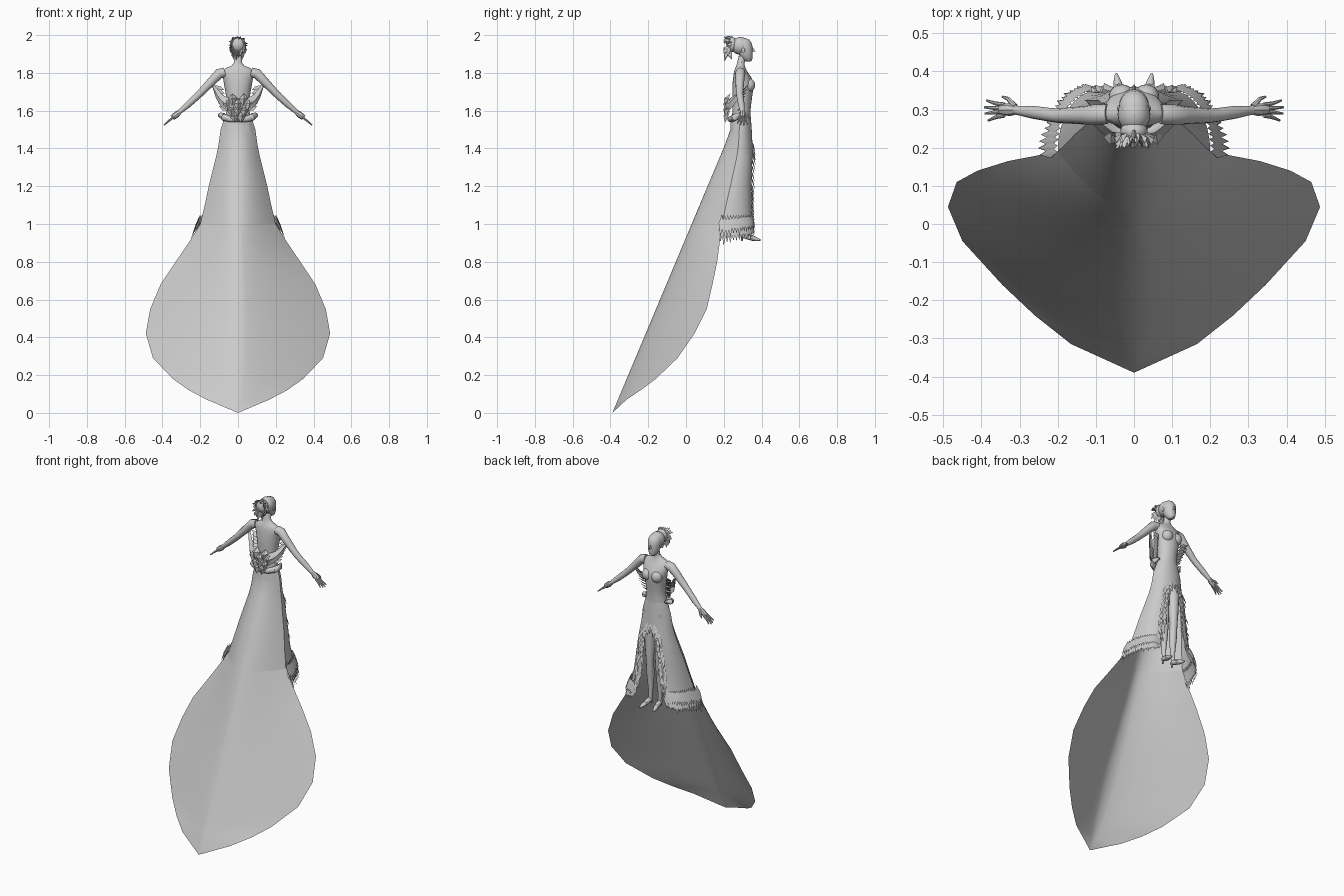
import bpy, bmesh, math, random
from mathutils import Vector as V

if "Cube" in bpy.data.objects:
    bpy.data.objects.remove(bpy.data.objects["Cube"])

random.seed(4)
grey = bpy.data.materials.new("pale_grey")
grey.diffuse_color = (0.6, 0.6, 0.6, 1)
grey.use_nodes = True
grey.node_tree.nodes["Principled BSDF"].inputs["Base Color"].default_value = grey.diffuse_color


def build(name, verts, faces, mirror=False):
    """Mesh object from points and faces, optionally mirrored across x = 0."""
    verts, faces = [V(v) for v in verts], list(faces)
    if mirror:
        n = len(verts)
        verts += [V((-v.x, v.y, v.z)) for v in verts]
        faces += [tuple(i + n for i in reversed(f)) for f in faces]
    me = bpy.data.meshes.new(name)
    me.from_pydata(verts, [], faces)
    bm = bmesh.new()
    bm.from_mesh(me)
    bmesh.ops.remove_doubles(bm, verts=bm.verts, dist=0.0004)
    bmesh.ops.recalc_face_normals(bm, faces=bm.faces)
    bm.to_mesh(me)
    bm.free()
    me.materials.append(grey)
    ob = bpy.data.objects.new(name, me)
    bpy.context.collection.objects.link(ob)
    return ob


def loft(rings, closed=True, base=0):
    """Points and faces joining equal-length rings; closed rings get caps."""
    n = len(rings[0])
    verts = [p for r in rings for p in r]
    faces = []
    for i in range(len(rings) - 1):
        for j in range(n if closed else n - 1):
            k = (j + 1) % n
            faces.append(tuple(base + q for q in
                         (i * n + j, i * n + k, (i + 1) * n + k, (i + 1) * n + j)))
    if closed:
        faces.append(tuple(base + j for j in reversed(range(n))))
        faces.append(tuple(base + (len(rings) - 1) * n + j for j in range(n)))
    return verts, faces


def stack(rows, n=24):
    """Horizontal ellipses from (z, y, rx, ry)."""
    return loft([[(rx * math.cos(2 * math.pi * j / n), y + ry * math.sin(2 * math.pi * j / n), z)
                  for j in range(n)] for z, y, rx, ry in rows])


def limbs(name, paths, n=12, mirror=True):
    """Tubes along (x, y, z, radius) paths."""
    verts, faces = [], []
    for path in paths:
        pts = [V(p[:3]) for p in path]
        rings = []
        for i, p in enumerate(pts):
            d = (pts[min(i + 1, len(pts) - 1)] - pts[max(i - 1, 0)]).normalized()
            a = d.cross(V((0, 1, 0.05))).normalized()
            b = d.cross(a)
            r = path[i][3]
            rings.append([p + a * r * math.cos(2 * math.pi * j / n) + b * r * math.sin(2 * math.pi * j / n)
                          for j in range(n)])
        v, f = loft(rings, True, len(verts))
        verts += v
        faces += f
    return build(name, verts, faces, mirror)


def feathers(name, items, mirror=True):
    """Pointed blades from (base, tip, side vector, surface normal)."""
    verts, faces = [], []
    for base, tip, side, nrm in items:
        m, b = base.lerp(tip, 0.4), len(verts)
        verts += [base, m + side, tip, m - side, m + nrm]
        faces += [(b, b + 1, b + 4), (b + 1, b + 2, b + 4), (b + 2, b + 3, b + 4), (b + 3, b, b + 4)]
    return build(name, verts, faces, mirror)


def ellipsoid(name, c, r, mirror=False):
    rows = [(c[2] - r[2] * math.cos(a), c[1], r[0] * math.sin(a), r[1] * math.sin(a))
            for a in [0.02 + 3.1 * i / 12 for i in range(13)]]
    v, f = stack(rows, 20)
    return build(name, [(x + c[0], y, z) for x, y, z in v], f, mirror)


# gown: half sections run from the back ridge to the side, then to the front opening
def ridge(z):
    return min(0.235, -0.39 + 0.42 * z)


def back(z, w, ys, n=10):
    p = 1.25 + 0.85 * min(1, max(0, (z - 0.75) / 0.5))
    return [V((w * t, ridge(z) + (ys - ridge(z)) * t ** p, z)) for t in [i / n for i in range(n + 1)]]


def front(z, w, ys, xo, yf, n=8):
    return [V((xo + (w - xo) * math.cos(a), ys + (yf - ys) * math.sin(a), z))
            for a in [math.pi / 2 * i / n for i in range(n + 1)]]


skirt_rows = [(1.57, .07, .288, 0, .343), (1.5, .092, .282, 0, .348), (1.42, .103, .278, 0, .352),
              (1.36, .115, .27, .04, .352), (1.2, .155, .235, .06, .347), (1.1, .176, .212, .075, .347),
              (1.0, .2, .19, .1, .35)]
build("gown_skirt", *loft([back(r[0], r[1], r[2]) + front(*r)[1:] for r in skirt_rows], False), mirror=True)

train_rows = [(1.0, .2, .19), (.9, .262, .178), (.8, .33, .165), (.68, .41, .14), (.55, .465, .11),
              (.42, .488, .045), (.29, .45, -.045), (.18, .345, -.16), (.12, .26, -.24),
              (.07, .165, -.315), (0, 0, -.39)]
build("gown_train", *loft([back(*r) for r in train_rows], False), mirror=True)

# feather trim down the front opening and along the hem
trim = []
edge = [front(*r)[-1] for r in skirt_rows[2:]]
for k in range(20):
    s = k / 20 * (len(edge) - 1)
    p = edge[int(s)].lerp(edge[int(s) + 1], s % 1)
    for off, ln in ((0, 0.055), (0.025, 0.07)):
        q = p + V((off, -0.004, 0.02))
        d = V((random.uniform(-.25, .35), 0.3, -1)).normalized() * ln * random.uniform(.8, 1.15)
        trim.append((q, q + d, V((0.011, -0.003, 0)), V((0, .004, 0))))
hem = front(*skirt_rows[-1], 16)
for k, p in enumerate(hem):
    t = k / 16
    out = V((p.x, (p.y - 0.25) * 0.6, 0)).normalized()
    side = (hem[min(k + 1, 16)] - hem[max(k - 1, 0)]).normalized() * 0.014
    for up in (0, 0.035):
        ln = (0.13 - 0.05 * t) * random.uniform(.85, 1.05)
        q = p + V((0, 0, 0.015 + up))
        trim.append((q, q + (out * 0.4 + V((0, 0, -1))) * ln, side, out * 0.004))
feathers("feather_trim", trim)

# bodice, upper body and bust
build("torso", *stack([(1.48, .288, .088, .055), (1.54, .291, .075, .052), (1.6, .294, .06, .047),
                       (1.65, .297, .06, .05), (1.7, .3, .067, .054), (1.74, .303, .074, .057),
                       (1.775, .298, .08, .048), (1.805, .29, .086, .036), (1.825, .288, .066, .028),
                       (1.838, .289, .035, .022), (1.855, .291, .021, .02), (1.89, .3, .02, .021)]))
ellipsoid("bust", (.032, .334, 1.735), (.034, .032, .036), True)

# arms and hands
limbs("arms", [[(.07, .288, 1.803, .026), (.1, .287, 1.796, .027), (.13, .285, 1.765, .024),
                (.2, .284, 1.692, .019), (.225, .287, 1.668, .018), (.265, .293, 1.632, .017),
                (.315, .299, 1.588, .011)]])
fingers = [[(.305, .299, 1.596, .011), (.325, .3, 1.58, .017), (.348, .3, 1.562, .014)],
           [(.312, .308, 1.588, .008), (.33, .328, 1.572, .006), (.345, .334, 1.558, .003)]]
for i, (y, ln) in enumerate(((.316, .9), (.304, 1), (.293, .97), (.281, .82))):
    fingers.append([(.34, .3 + (y - .3) * .8, 1.567, .006), (.34 + .025 * ln, y, 1.567 - .02 * ln, .0055),
                    (.34 + .052 * ln, .3 + (y - .3) * 1.5, 1.567 - .044 * ln, .003)])
limbs("hands", fingers, 8)

# legs and shoes
limbs("legs", [[(.036, .3, 1.5, .042), (.036, .303, 1.4, .037), (.034, .31, 1.25, .027),
                (.032, .313, 1.19, .022), (.033, .305, 1.1, .023), (.033, .303, 1.0, .014),
                (.033, .307, .945, .012)]])
limbs("shoes", [[(.033, .29, .942, .008), (.034, .31, .938, .015), (.039, .35, .926, .015),
                 (.044, .375, .919, .01), (.047, .395, .914, .003)],
                [(.033, .297, .94, .009), (.033, .296, .91, .004)]], 10)

# waist ruffle and the side swoops of the back bow
limbs("waist_ruffle", [[(0, .235, 1.555, .016), (.04, .24, 1.555, .016), (.075, .258, 1.565, .019),
                        (.09, .285, 1.575, .016), (.075, .315, 1.58, .008)]])
top = [(.02, .232, 1.665), (.055, .24, 1.67), (.08, .26, 1.682), (.103, .285, 1.708), (.128, .305, 1.74)]
low = [(.02, .222, 1.59), (.06, .228, 1.6), (.092, .25, 1.625), (.116, .278, 1.665), (.134, .306, 1.72)]
build("bow_swoops", *loft([[V(a), V(a).lerp(V(b), .5) + V((.004, -.012, 0)), V(b)]
                           for a, b in zip(top, low)], False), mirror=True)
frill = []
for k in range(7):
    t = k / 6
    p = V((.062 + .012 * t, .275 + .03 * t, 1.6 + .11 * t))
    frill.append((p, p + V((.04 + .015 * t, .02, .025)), V((-.004, .012, .01)), V((.004, .004, 0))))
feathers("side_frill", frill)

# overlapping petals at the back of the waist
petals = []
for z, xs in ((1.665, (-.03, .03)), (1.64, (-.058, 0, .058)), (1.605, (-.036, .036)),
              (1.61, (0,)), (1.575, (-.02, .02))):
    for x in xs:
        y = .212 + 3 * x * x
        petals.append((V((x, y + .02, z + .025)), V((x * .9, y - .006, z - .04)),
                       V((.025, .004, .004)), V((x * .1, -.024, 0))))
feathers("bow_petals", petals, False)

# head
build("head", *stack([(1.86, .33, .01, .012), (1.868, .326, .021, .024), (1.885, .32, .03, .032),
                      (1.905, .314, .036, .039), (1.93, .31, .039, .043), (1.955, .305, .039, .044),
                      (1.975, .3, .03, .036), (1.985, .298, .012, .015)]))
build("nose", [(0, .35, 1.94), (.008, .35, 1.91), (-.008, .35, 1.91), (0, .367, 1.914)],
      [(0, 1, 3), (0, 3, 2), (1, 2, 3)])
ellipsoid("ears", (.039, .303, 1.92), (.005, .009, .013), True)

# swept-back hair and the loose knot of locks
ellipsoid("hair_cap", (0, .288, 1.943), (.043, .05, .047))
ellipsoid("hair_knot", (0, .243, 1.95), (.036, .03, .04))
locks = []
for k in range(46):
    a = 2 * math.pi * k / 46 + random.uniform(-.1, .1)
    r = random.uniform(.6, 1)
    base = V((.02 * math.cos(a), .245, 1.955 + .022 * math.sin(a)))
    end = V((.054 * r * math.cos(a), random.uniform(.198, .25),
             1.95 + (.047 if math.sin(a) > 0 else .095) * r * math.sin(a)))
    side = V((-math.sin(a), 0, math.cos(a))) * .008
    locks.append((base, end, side, V((.012 * math.cos(a), -.028, .012 * math.sin(a)))))
feathers("hair_locks", locks, False)

# smooth shading with sharp creases
for ob in bpy.context.scene.objects:
    ob.select_set(True)
    bpy.context.view_layer.objects.active = ob
bpy.ops.object.shade_smooth_by_angle(angle=math.radians(35))
